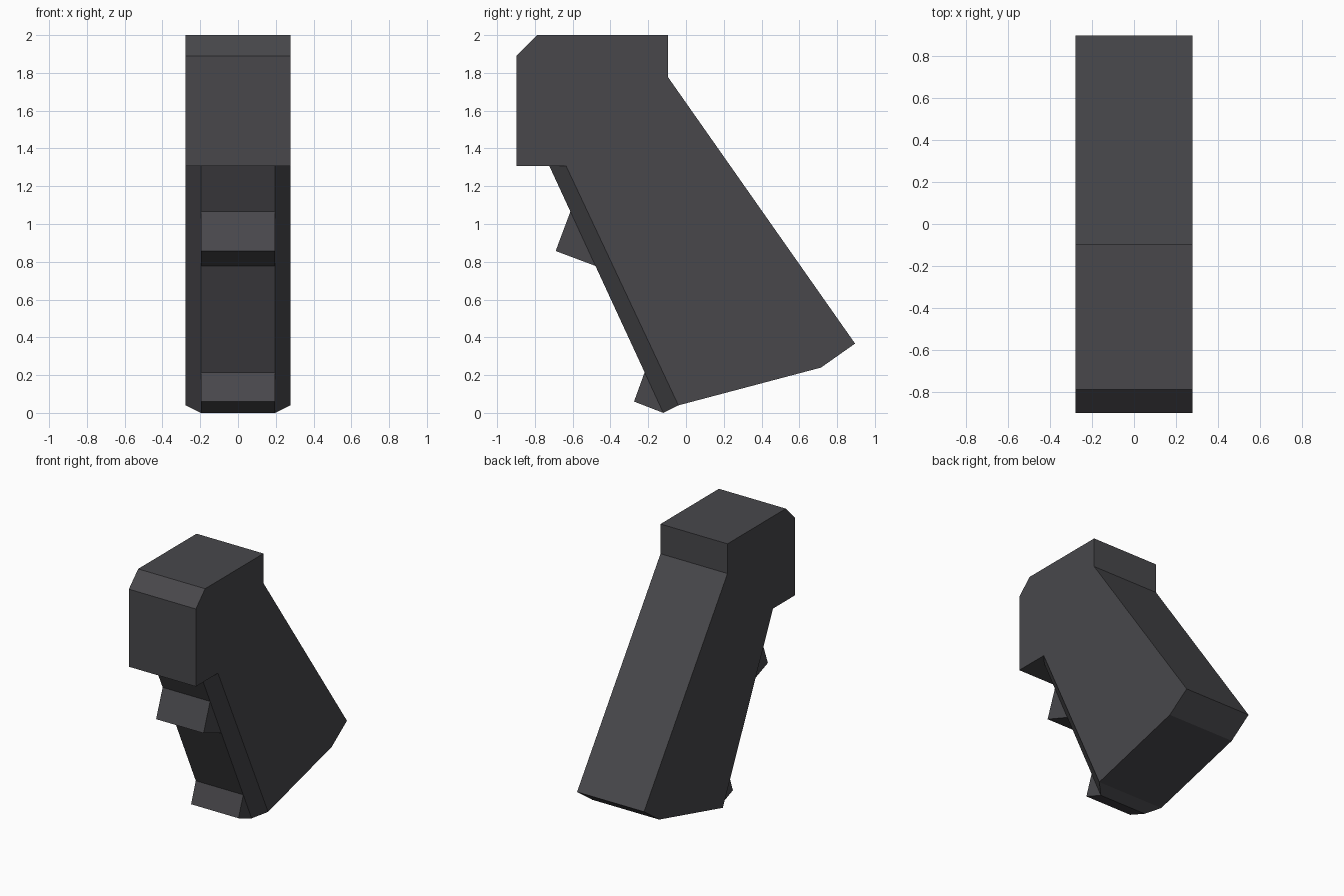
import bpy, bmesh

if "Cube" in bpy.data.objects:
    bpy.data.objects.remove(bpy.data.objects["Cube"])

HALF, INNER = 0.278, 0.197   # half widths: body, front strip

mat = bpy.data.materials.new("dark grey polymer")
mat.diffuse_color = (0.065, 0.064, 0.071, 1)
mat.use_nodes = True
mat.node_tree.nodes["Principled BSDF"].inputs["Base Color"].default_value = mat.diffuse_color


def finish(name, bm):
    bmesh.ops.recalc_face_normals(bm, faces=bm.faces)
    me = bpy.data.meshes.new(name)
    bm.to_mesh(me)
    bm.free()
    me.materials.append(mat)
    ob = bpy.data.objects.new(name, me)
    bpy.context.collection.objects.link(ob)
    return ob


def side_verts(bm, profile, x):
    return [bm.verts.new((x, y, z)) for y, z in profile]


def prism(name, profile, half):
    bm = bmesh.new()
    a, b = side_verts(bm, profile, -half), side_verts(bm, profile, half)
    bm.faces.new(a)
    bm.faces.new(b)
    for i in range(len(a)):
        j = (i + 1) % len(a)
        bm.faces.new((a[i], a[j], b[j], b[i]))
    return finish(name, bm)


# Grip body with its head; the last profile edge is the open, bevelled front
outline = [(-0.04, 0.04), (0.715, 0.24), (0.895, 0.367), (-0.095, 1.777),
           (-0.095, 2.0), (-0.787, 2.0), (-0.897, 1.89), (-0.897, 1.308),
           (-0.635, 1.308)]
front = [(-0.12, 0.0), (-0.724, 1.308)]
bm = bmesh.new()
l, r = side_verts(bm, outline, -HALF), side_verts(bm, outline, HALF)
fl, fr = side_verts(bm, front, -INNER), side_verts(bm, front, INNER)
bm.faces.new(l)
bm.faces.new(r)
for i in range(len(l) - 2):
    bm.faces.new((l[i], l[i + 1], r[i + 1], r[i]))
# Underside of the head, bottom lip, bevels and front strip
bm.faces.new((l[-2], l[-1], fl[1], fr[1], r[-1], r[-2]))
bm.faces.new((l[0], fl[0], fr[0], r[0]))
bm.faces.new((l[0], l[-1], fl[1], fl[0]))
bm.faces.new((r[0], r[-1], fr[1], fr[0]))
bm.faces.new((fl[0], fl[1], fr[1], fr[0]))
finish("grip_body", bm)

# Finger ridges on the front strip
prism("upper_finger_ridge", [(-0.612, 1.066), (-0.69, 0.857), (-0.479, 0.778)], INNER)
prism("lower_finger_ridge", [(-0.219, 0.215), (-0.275, 0.06), (-0.12, 0.0)], INNER)
